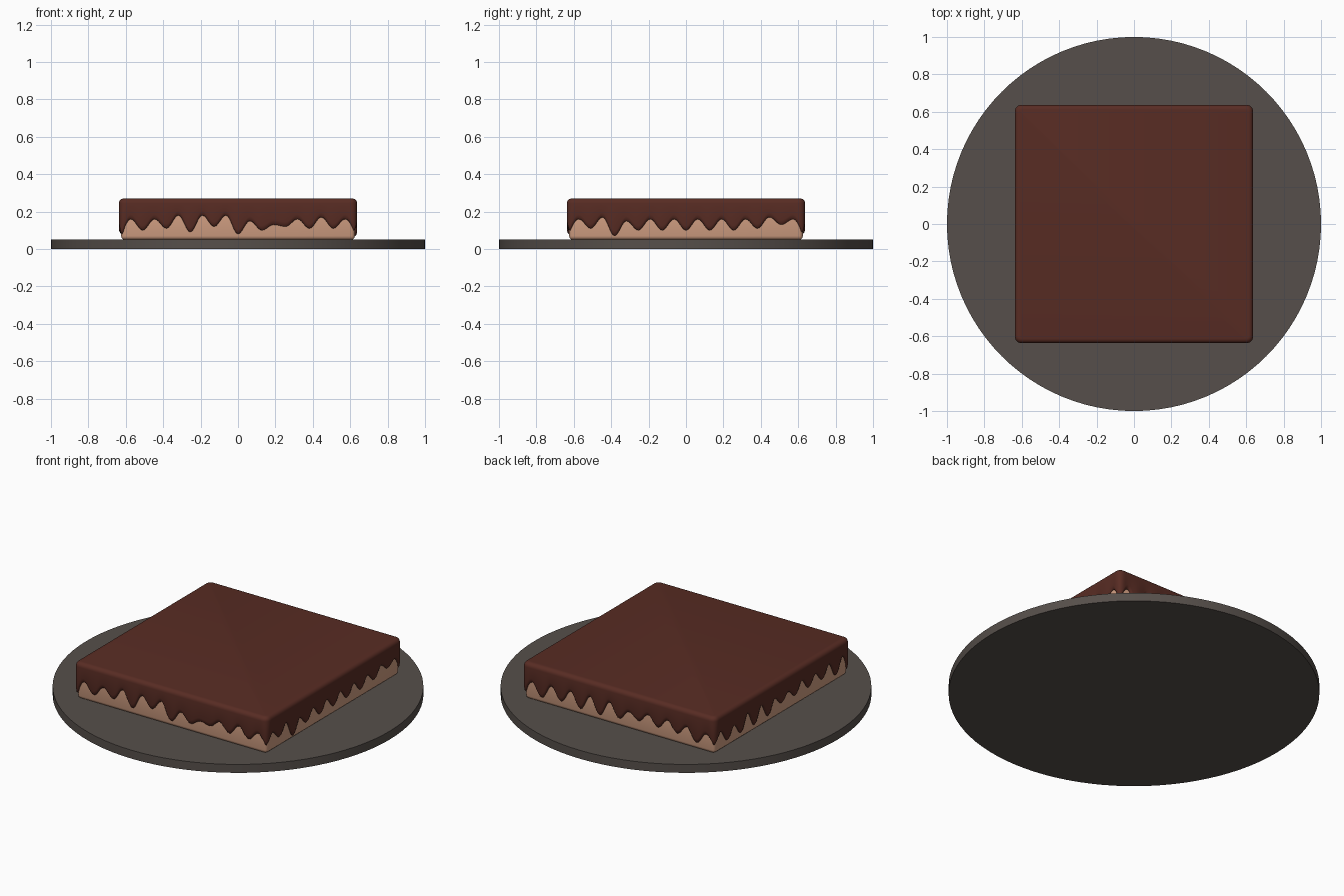
import bpy, bmesh, math, random
from mathutils import Vector

random.seed(4)
if "Cube" in bpy.data.objects:
    bpy.data.objects.remove(bpy.data.objects["Cube"])


def material(name, rgb):
    m = bpy.data.materials.new(name)
    m.use_nodes = True
    m.diffuse_color = (*rgb, 1)
    m.node_tree.nodes["Principled BSDF"].inputs["Base Color"].default_value = (*rgb, 1)
    return m


def finish(bm, name, mat, angle=40):
    bmesh.ops.recalc_face_normals(bm, faces=bm.faces)
    mesh = bpy.data.meshes.new(name)
    bm.to_mesh(mesh)
    bm.free()
    ob = bpy.data.objects.new(name, mesh)
    bpy.context.collection.objects.link(ob)
    mesh.materials.append(mat)
    bpy.ops.object.select_all(action="DESELECT")
    bpy.context.view_layer.objects.active = ob
    ob.select_set(True)
    bpy.ops.object.shade_smooth_by_angle(angle=math.radians(angle))
    return ob


slate = material("slate grey", (0.093, 0.078, 0.069))
sponge = material("pale sponge", (0.63, 0.34, 0.22))
chocolate = material("dark chocolate", (0.098, 0.025, 0.017))

# Round serving plate
bm = bmesh.new()
bmesh.ops.create_cone(bm, cap_ends=True, segments=96, radius1=1, radius2=1, depth=0.05)
bmesh.ops.translate(bm, verts=bm.verts, vec=(0, 0, 0.025))
finish(bm, "plate", slate)

# Square cake slab with softened edges
bm = bmesh.new()
bmesh.ops.create_cube(bm, size=1)
bmesh.ops.scale(bm, verts=bm.verts, vec=(1.25, 1.25, 0.2))
bmesh.ops.translate(bm, verts=bm.verts, vec=(0, 0, 0.15))
bmesh.ops.bevel(bm, geom=bm.edges[:], offset=0.02, segments=3, profile=0.5, affect="EDGES")
finish(bm, "cake", sponge)

# Drip tips and the gaps after them, running round from the front right corner
PER_SIDE, STEPS, HALF, RADIUS = 10, 12, 0.637, 0.035
tips = [0.08, 0.10, 0.11, 0.09, 0.12, 0.08, 0.10, 0.12, 0.11, 0.11,
        0.10, 0.11, 0.07, 0.10, 0.10, 0.10, 0.10, 0.10, 0.11, 0.13]
gaps = [0.16, 0.16, 0.18, 0.18, 0.18, 0.15, 0.13, 0.16, 0.17, 0.16,
        0.16, 0.17, 0.15, 0.16, 0.16, 0.16, 0.16, 0.16, 0.17, 0.16]
tips += [random.uniform(0.08, 0.12) for _ in range(2 * PER_SIDE)]
gaps += [random.uniform(0.15, 0.18) for _ in range(2 * PER_SIDE)]


def outline(t, off):
    """Point on a rounded square, t = 0..4 sides, off = half width."""
    side, f = int(t) % 4, t - int(t)
    a = HALF * (2 * f - 1)
    p = Vector([(a, -HALF), (HALF, a), (-a, HALF), (-HALF, -a)][side])
    lim = HALF - RADIUS
    core = Vector([max(-lim, min(lim, c)) for c in p])
    return core + (p - core).normalized() * (off - lim)


def hem(i):
    """Height of the icing's wavy lower edge at column i."""
    k, f = divmod(i, STEPS)
    f /= STEPS
    gap = gaps[k]
    tip = tips[k] if f < 0.5 else tips[(k + 1) % len(tips)]
    return gap + (tip - gap) * (0.5 + 0.5 * math.cos(2 * math.pi * f))


# Chocolate icing: wavy hem, straight wall, rounded shoulder and flat top
bm = bmesh.new()
rings = []
count = len(tips) * STEPS
for row in range(10):
    ring = []
    for i in range(count):
        z = hem(i)
        if row < 4:
            off, z = [(0.612, z + 0.006), (0.627, z), (0.634, z + 0.008), (HALF, z + 0.025)][row]
        else:
            a = (row - 4) / 5 * math.pi / 2
            off = HALF - 0.025 + 0.025 * math.cos(a)
            z = 0.245 + 0.025 * math.sin(a)
        p = outline(i / STEPS / PER_SIDE, off)
        ring.append(bm.verts.new((p.x, p.y, z)))
    rings.append(ring)
for low, high in zip(rings, rings[1:]):
    for i in range(count):
        j = (i + 1) % count
        bm.faces.new((low[i], low[j], high[j], high[i]))
bm.faces.new(rings[-1])
finish(bm, "icing", chocolate, 60)
